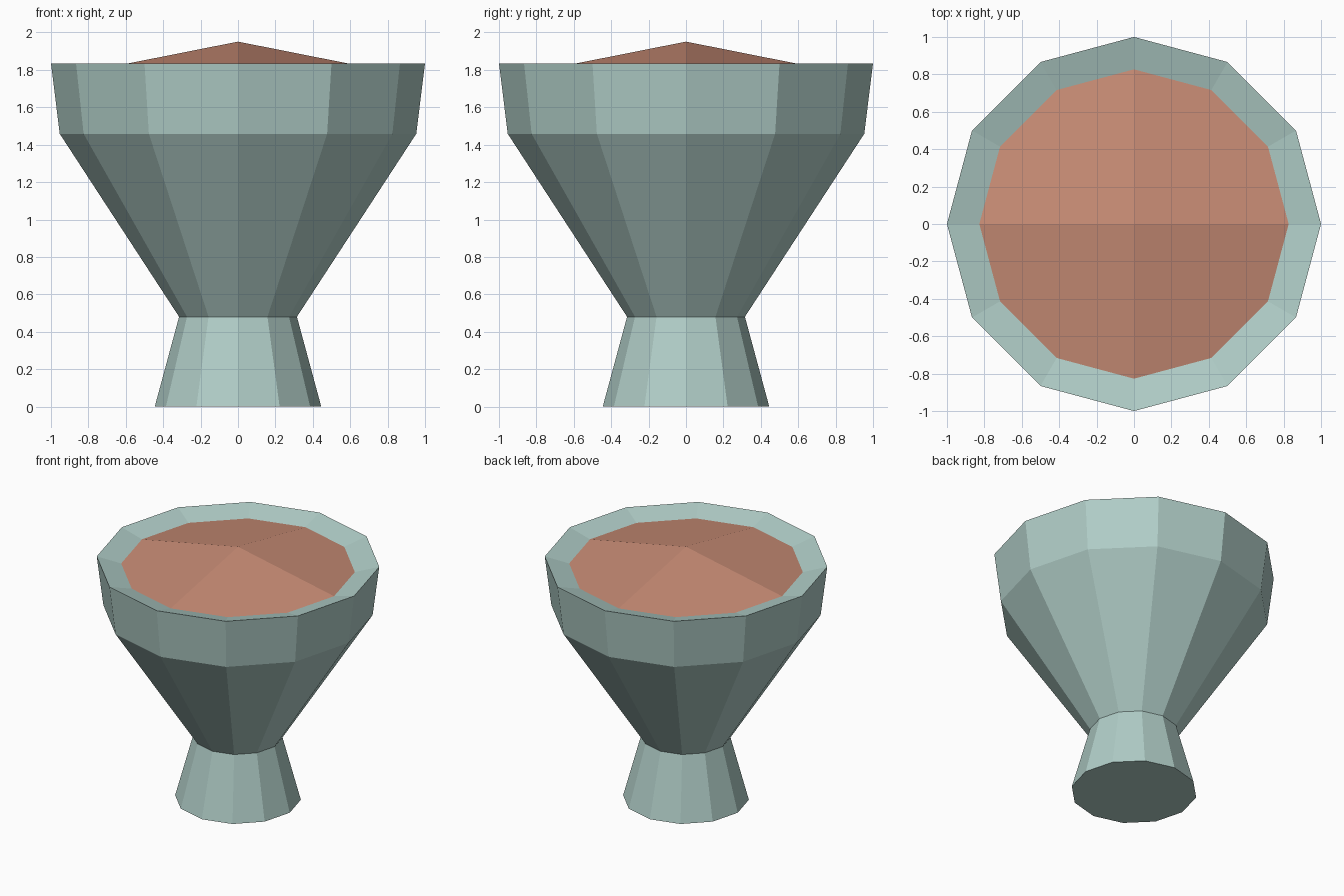
import bpy, bmesh, math

if "Cube" in bpy.data.objects:
    bpy.data.objects.remove(bpy.data.objects["Cube"])

SIDES = 12


def material(name, rgb):
    m = bpy.data.materials.new(name)
    m.diffuse_color = (*rgb, 1)
    m.use_nodes = True
    m.node_tree.nodes["Principled BSDF"].inputs["Base Color"].default_value = m.diffuse_color
    return m


def ring(bm, r, z):
    return [bm.verts.new((r * math.cos(2 * math.pi * i / SIDES),
                          r * math.sin(2 * math.pi * i / SIDES), z)) for i in range(SIDES)]


def finish(bm, name, mat):
    me = bpy.data.meshes.new(name)
    bm.to_mesh(me)
    bm.free()
    me.materials.append(mat)
    ob = bpy.data.objects.new(name, me)
    bpy.context.collection.objects.link(ob)
    return ob


glaze = material("pale_teal", (0.434, 0.610, 0.571))
earth = material("terracotta_soil", (0.578, 0.262, 0.178))

# Planter: foot, waist, bowl, collar and inward sloping rim
profile = [(0.445, 0), (0.315, 0.48), (0.953, 1.458), (1.0, 1.835), (0.827, 1.787)]
bm = bmesh.new()
rings = [ring(bm, r, z) for r, z in profile]
bm.faces.new(rings[0][::-1])
for a, b in zip(rings, rings[1:]):
    for i in range(SIDES):
        j = (i + 1) % SIDES
        bm.faces.new((a[i], a[j], b[j], b[i]))
finish(bm, "planter", glaze)

# Soil mound: four broad sectors meeting at a low peak
bm = bmesh.new()
edge = ring(bm, 0.827, 1.787)
peak = bm.verts.new((0, 0, 1.951))
for q in range(0, SIDES, 3):
    bm.faces.new([peak] + [edge[(q + k) % SIDES] for k in range(4)])
finish(bm, "soil", earth)
